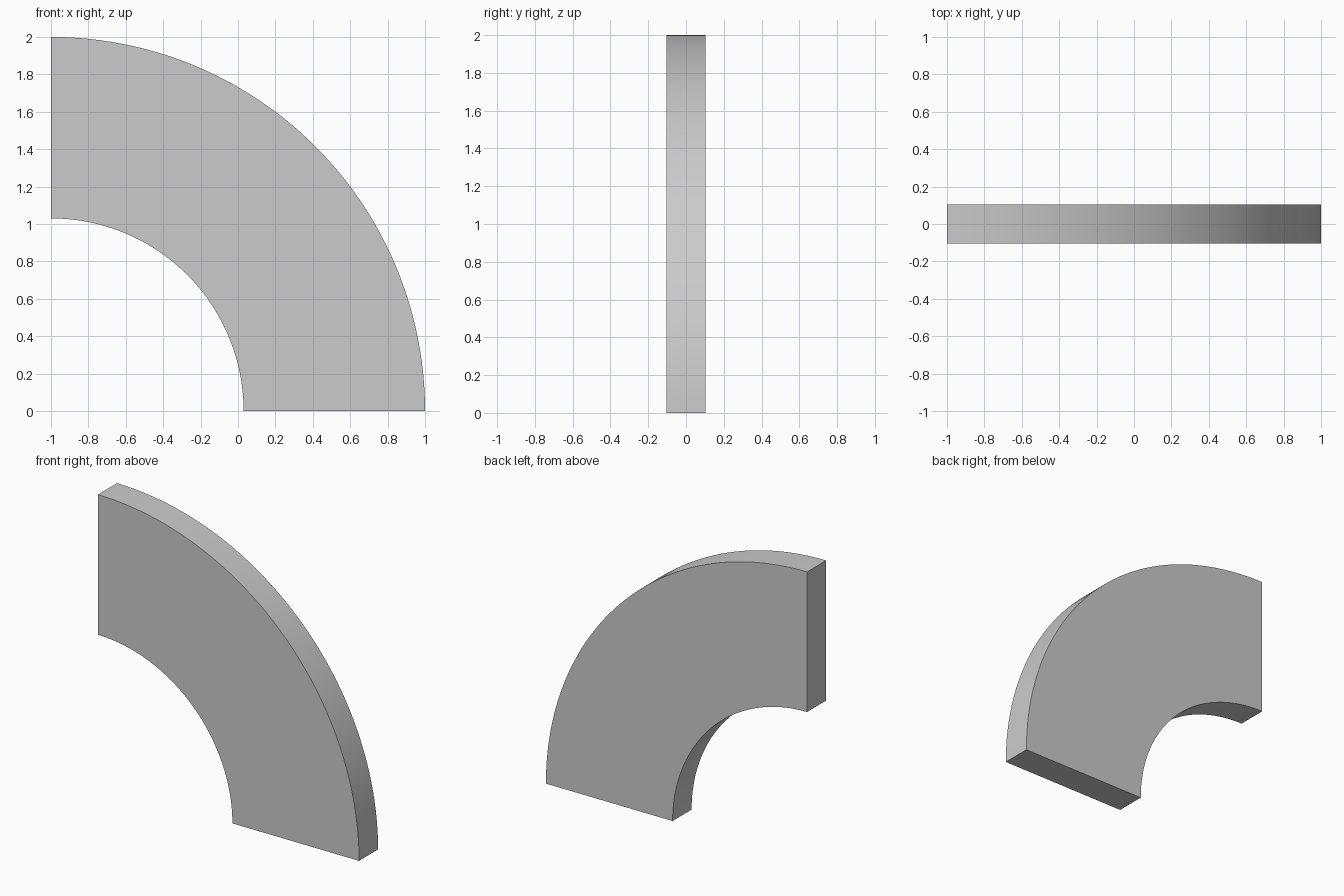
import bpy, bmesh
from math import cos, sin, pi

if "Cube" in bpy.data.objects:
    bpy.data.objects.remove(bpy.data.objects["Cube"])

OUTER, INNER, HALF_DEPTH, SEGMENTS = 2.0, 1.03, 0.104, 48
CENTRE_X = -1.0


def arc_point(bm, radius, i, y):
    a = pi / 2 * i / SEGMENTS
    return bm.verts.new((CENTRE_X + radius * cos(a), y, radius * sin(a)))


# Quarter ring: a rectangular section swept through 90 degrees
bm = bmesh.new()
corners = [(INNER, -HALF_DEPTH), (OUTER, -HALF_DEPTH),
           (OUTER, HALF_DEPTH), (INNER, HALF_DEPTH)]
rings = [[arc_point(bm, r, i, y) for r, y in corners]
         for i in range(SEGMENTS + 1)]
for a, b in zip(rings, rings[1:]):
    for k in range(4):
        n = (k + 1) % 4
        bm.faces.new((a[k], a[n], b[n], b[k]))

# End caps
bm.faces.new(rings[0])
bm.faces.new(rings[-1])
bmesh.ops.recalc_face_normals(bm, faces=bm.faces)

mesh = bpy.data.meshes.new("quarter_ring")
bm.to_mesh(mesh)
bm.free()
ring = bpy.data.objects.new("quarter_ring", mesh)
bpy.context.collection.objects.link(ring)

# Smooth curved walls, sharp corners
bpy.context.view_layer.objects.active = ring
ring.select_set(True)
bpy.ops.object.shade_smooth_by_angle()
